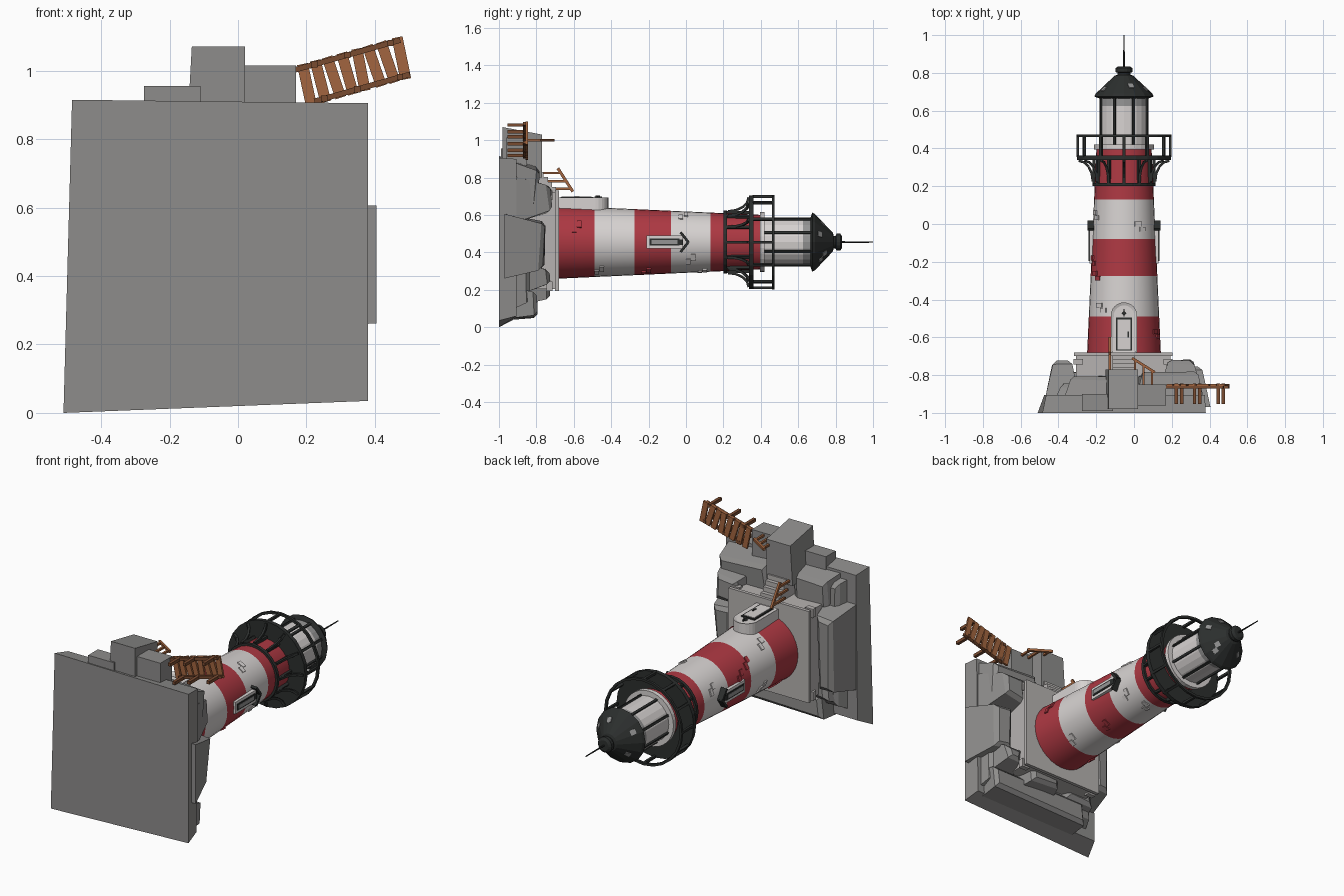
import bpy, bmesh, math, random
from mathutils import Matrix, Vector

if "Cube" in bpy.data.objects:
    bpy.data.objects.remove(bpy.data.objects["Cube"])
random.seed(4)
CX, CZ = -0.053, 0.455           # tower axis runs along +y
ROT0 = Matrix.Identity(4)


def material(name, r, g, b):
    m = bpy.data.materials.new(name)
    m.diffuse_color = (r, g, b, 1)
    m.use_nodes = True
    m.node_tree.nodes["Principled BSDF"].inputs["Base Color"].default_value = m.diffuse_color
    return m


ROCK = material("rock grey", 0.27, 0.265, 0.26)
STONE = material("pale stone", 0.47, 0.45, 0.44)
WHITE = material("off white", 0.68, 0.65, 0.64)
RED = material("red", 0.42, 0.04, 0.055)
BLACK = material("iron black", 0.025, 0.028, 0.027)
WOOD = material("wood", 0.36, 0.13, 0.05)
DARKWOOD = material("dark wood", 0.19, 0.07, 0.03)
GLASS = material("window grey", 0.30, 0.30, 0.30)


def finish(bm, name, *mats, smooth=False):
    bmesh.ops.recalc_face_normals(bm, faces=bm.faces)
    me = bpy.data.meshes.new(name)
    bm.to_mesh(me)
    bm.free()
    ob = bpy.data.objects.new(name, me)
    bpy.context.collection.objects.link(ob)
    for m in mats:
        me.materials.append(m)
    if smooth:
        bpy.context.view_layer.objects.active = ob
        ob.select_set(True)
        bpy.ops.object.shade_smooth_by_angle(angle=math.radians(30))
        ob.select_set(False)
    return ob


def P(r, deg, y):                # point around the tower, 0 deg faces +z
    a = math.radians(deg)
    return Vector((CX + r * math.sin(a), y, CZ + r * math.cos(a)))


def R(y):                        # tower radius at height y
    return 0.195 - (y + 0.68) * 0.0455


def add_box(bm, c, size, rot=ROT0):
    m = Matrix.Translation(c) @ rot @ Matrix.Diagonal((*size, 1))
    return bmesh.ops.create_cube(bm, size=1, matrix=m)["verts"]


def bounds(bm, x0, x1, y0, y1, z0, z1):
    return add_box(bm, Vector(((x0 + x1) / 2, (y0 + y1) / 2, (z0 + z1) / 2)),
                   (x1 - x0, y1 - y0, z1 - z0))


def radial(bm, deg, y, r, w, h, d, tilt=0, side=0):   # box facing outwards
    rot = Matrix.Rotation(math.radians(deg), 4, 'Y')
    c = P(r, deg, y) + rot @ Vector((side, 0, 0))
    add_box(bm, c, (w, h, d), rot @ Matrix.Rotation(math.radians(tilt), 4, 'Z'))


def beam(bm, p, q, w, d=None):
    p, q = Vector(p), Vector(q)
    rot = (q - p).to_track_quat('Z', 'Y').to_matrix().to_4x4()
    add_box(bm, (p + q) / 2, (w, d or w, (q - p).length), rot)


def lathe(name, prof, n, *mats, rule=None, closed=False, smooth=False, off=0):
    bm = bmesh.new()
    rings = [[bm.verts.new(P(r, 360 * (i + off) / n, y)) for i in range(n)] for r, y in prof]
    pairs = list(zip(rings, rings[1:])) + ([(rings[-1], rings[0])] if closed else [])
    for k, (a, b) in enumerate(pairs):
        for i in range(n):
            f = bm.faces.new((a[i], a[(i + 1) % n], b[(i + 1) % n], b[i]))
            f.material_index = rule(k) if rule else 0
    if not closed:
        bm.faces.new(rings[0])
        bm.faces.new(rings[-1])
    return finish(bm, name, *mats, smooth=smooth)


def band(name, r0, r1, y0, y1, n, mat):
    lathe(name, [(r0, y0), (r1, y0), (r1, y1), (r0, y1)], n, mat, closed=True)


# striped tower
ys = [-0.69, -0.49, -0.275, -0.08, 0.13, 0.40]
lathe("tower", [(R(y), y) for y in ys], 32, RED, WHITE, rule=lambda k: k % 2, smooth=True)

# raised bricks in the tower walls
for name, mat, spots in (
        ("red_bricks", RED, [(60, -0.57), (-60, -0.26), (150, -0.2), (215, -0.56), (285, -0.18)]),
        ("white_bricks", WHITE, [(140, -0.45), (27, 0.0), (160, 0.1), (-45, -0.43), (120, 0.04),
                                 (240, -0.38), (-70, 0.06)])):
    bm = bmesh.new()
    for a, y in spots:
        radial(bm, a, y, R(y), 0.04, 0.024, 0.012)
        radial(bm, a + 9, y - 0.027, R(y - 0.027), 0.035, 0.024, 0.01)
    finish(bm, name, mat)

# rock slab with skewed outline
bm = bmesh.new()
low = [bm.verts.new((x, -1, z)) for x, z in ((-.51, 0), (.38, .035), (.38, .905), (-.485, .915))]
top = [bm.verts.new((x, -.905, z)) for x, z in ((-.475, .05), (.365, .06), (.375, .9), (-.465, .895))]
bm.faces.new(low)
bm.faces.new(top)
for i in range(4):
    j = (i + 1) % 4
    bm.faces.new((low[i], low[j], top[j], top[i]))
finish(bm, "rock_slab", ROCK)

# stacked rocks: x0, x1, y0, y1, z0, z1, taper towards the tower
rocks = [(-.42, .35, -.93, -.83, .1, .87, .03), (-.47, -.30, -.92, -.71, .22, .72, .04),
         (.2, .405, -.97, -.75, .26, .61, .05), (.12, .37, -.92, -.71, .56, .81, .06),
         (-.12, .16, -.92, -.72, .12, .32, .04), (-.32, .33, -.92, -.79, .05, .2, .01),
         (.15, .34, -.92, -.72, .17, .36, .05), (-.4, -.14, -.92, -.77, .13, .33, .05),
         (.0, .36, -.92, -.78, .64, .88, .03), (-.37, -.1, -.92, -.8, .65, .88, .03)]
for i, (x0, x1, y0, y1, z0, z1, t) in enumerate(rocks):
    bm = bmesh.new()
    mid = Vector(((x0 + x1) / 2, 0, (z0 + z1) / 2))
    for v in bounds(bm, x0, x1, y0, y1, z0, z1):
        if v.co.y > (y0 + y1) / 2:
            v.co.x += math.copysign(t, mid.x - v.co.x)
            v.co.z += math.copysign(t, mid.z - v.co.z)
            v.co.y -= random.uniform(0, 0.02)
        v.co.x += random.uniform(-.012, .012) * (abs(v.co.x) < .36)
        v.co.z += random.uniform(-.012, .012)
    es = [e for e in bm.edges if all(v.co.y > (y0 + y1) / 2 for v in e.verts)]
    bmesh.ops.bevel(bm, geom=es, offset=0.02, segments=1, affect='EDGES')
    finish(bm, f"rock_{i + 1}", ROCK)

# squared landing blocks in front of the steps
for i, b in enumerate(((-.275, -.11, -.99, -.9, .8, .955), (-.15, .02, -.98, -.77, .8, 1.07),
                       (.02, .17, -.96, -.85, .8, 1.015))):
    bm = bmesh.new()
    for v in bounds(bm, *b):
        if i == 1 and v.co.z > 1 and v.co.y > -.9:
            v.co.z -= 0.04
        if i == 1 and v.co.z > 1 and v.co.x < -.1:
            v.co.x += 0.015
    finish(bm, f"landing_block_{i + 1}", ROCK)

# plinth with lip, corner stones and steps
bm = bmesh.new()
bounds(bm, -.308, .192, -.84, -.695, .205, .72)
bounds(bm, -.318, .203, -.70, -.68, .195, .73)
for x in (-.295, .18):
    for z in (.22, .705):
        bounds(bm, x - .025, x + .025, -.745, -.715, z - .025, z + .025)
finish(bm, "plinth", STONE)
bm = bmesh.new()
for i in range(4):
    bounds(bm, -.115, .005, -.85, -.695 - .022 * i, .71, .75 + .027 * i)
finish(bm, "steps", STONE)

# door porch: arched block with iron frame, door and lamp
bm = bmesh.new()
arc = [(0.07 * math.cos(math.pi * i / 12), -.485 + .07 * math.sin(math.pi * i / 12)) for i in range(13)]
f = bm.faces.new([bm.verts.new((CX + x, y, .56)) for x, y in [(-.07, -.685)] + [(.07, -.685)] + arc])
ext = bmesh.ops.extrude_face_region(bm, geom=[f])["geom"]
bmesh.ops.translate(bm, verts=[v for v in ext if isinstance(v, bmesh.types.BMVert)], vec=(0, 0, .135))
front = max(bm.faces, key=lambda q: q.calc_center_median().z)
bmesh.ops.inset_individual(bm, faces=[front], thickness=.016, depth=-.006)
finish(bm, "door_porch", WHITE)
bm = bmesh.new()
bounds(bm, CX - .043, CX + .043, -.67, -.495, .68, .696)
finish(bm, "door_frame", BLACK)
bm = bmesh.new()
bounds(bm, CX - .034, CX + .034, -.665, -.505, .69, .699)
finish(bm, "door", WHITE)
bm = bmesh.new()
bounds(bm, CX + .018, CX + .027, -.6, -.57, .69, .703)
add_box(bm, Vector((CX, -.472, .695)), (.018, .018, .02), Matrix.Rotation(math.pi / 4, 4, 'Z'))
bounds(bm, CX - .003, CX + .003, -.49, -.45, .685, .7)
finish(bm, "handle_and_lamp", BLACK)

# side windows with pointed hoods
for name, a in (("right", 90), ("left", -90)):
    for part, mat, y, r, w, h, d in (("surround", WHITE, -.115, .168, .07, .19, .03),
                                     ("frame", BLACK, -.115, .172, .038, .16, .03),
                                     ("pane", GLASS, -.115, .174, .022, .14, .03)):
        bm = bmesh.new()
        radial(bm, a, y, r, w, h, d)
        finish(bm, f"{name}_window_{part}", mat)
    bm = bmesh.new()
    for s in (-1, 1):
        radial(bm, a, -.008, .176, .068, .014, .036, tilt=-s * 38, side=s * .026)
    radial(bm, a, -.03, .172, .03, .03, .03)
    finish(bm, f"{name}_window_hood", BLACK)

# gallery: deck, collar, curved brackets and railing
band("gallery_deck", .13, .25, .338, .362, 24, BLACK)
band("gallery_collar", .14, .168, .20, .218, 24, BLACK)
band("gallery_top_rail", .238, .252, .46, .474, 24, BLACK)
bm = bmesh.new()
for i in range(12):
    a = 30 * i
    radial(bm, a, .275, .158, .014, .14, .016)
    pts = [P(.165 + .075 * (1 - math.cos(t)), a, .225 + .11 * math.sin(t))
           for t in (k * math.pi / 8 for k in range(5))]
    for p, q in zip(pts, pts[1:]):
        beam(bm, p, q, .013)
    radial(bm, a, .41, .244, .014, .11, .014)
finish(bm, "gallery_brackets_and_posts", BLACK)

# lantern room with mullions
band("lantern_curb", .12, .16, .395, .42, 32, WHITE)
lathe("lantern_glass", [(.13, .40), (.13, .625), (.13, .68)], 24, WHITE, GLASS, rule=lambda k: k)
bm = bmesh.new()
for i in range(8):
    radial(bm, 22.5 + 45 * i, .545, .132, .013, .26, .013)
finish(bm, "lantern_mullions", BLACK)

# roof, finial and loose tiles
lathe("roof", [(.13, .665), (.158, .675), (.15, .69), (.05, .785), (.034, .79), (.034, .80),
               (.045, .805), (.045, .825), (.03, .835)], 16, BLACK)
lathe("spike", [(.005, .83), (.003, 1.0)], 8, BLACK)
bm = bmesh.new()
for a, y in ((20, .73), (70, .715), (130, .74), (142, .72), (230, .73), (300, .715)):
    r = .15 - (y - .69) * 1.053
    rot = Matrix.Rotation(math.radians(a), 4, 'Y') @ Matrix.Rotation(math.radians(-46), 4, 'X')
    add_box(bm, P(r - .002, a, y), (.028, .03, .008), rot)
finish(bm, "roof_tiles", GLASS)

# wooden dock: planks on two beams with posts
along, across = Vector((.962, 0, .272)), Vector((-.272, 0, .962))
start = Vector((.19, -.852, .955))
bm = bmesh.new()
for i in range(8):
    c = start + along * (.012 + .041 * i)
    rot = Matrix.Rotation(-math.radians(15.8 + random.uniform(-5, 5)), 4, 'Y')
    add_box(bm, c, (.032, .012, .125), rot)
finish(bm, "dock_planks", WOOD)
bm = bmesh.new()
for s in (-.052, .052):
    e = start + across * s + Vector((0, -.012, 0))
    beam(bm, e + along * (-.01 if s > 0 else .02), e + along * .31, .016)
    for d in (.05, .15, .28):
        p = e + along * d
        beam(bm, p + Vector((0, .02, 0)), p + Vector((0, -.09, 0)), .018)
finish(bm, "dock_beams_and_posts", DARKWOOD)

# stair handrails
bm = bmesh.new()
beam(bm, (-.128, -.605, .725), (-.128, -.685, .85), .012, .016)
for z, y in ((.74, -.62), (.78, -.645), (.825, -.672)):
    beam(bm, (-.128, y, z), (-.128, y - .11, z), .012)
beam(bm, (-.01, -.71, 1.0), (.11, -.785, 1.0), .014)
for x, y in ((.005, -.72), (.05, -.748), (.095, -.776)):
    beam(bm, (x, y, 1.0), (x, -.855, 1.0), .012)
finish(bm, "stair_handrails", WOOD)
